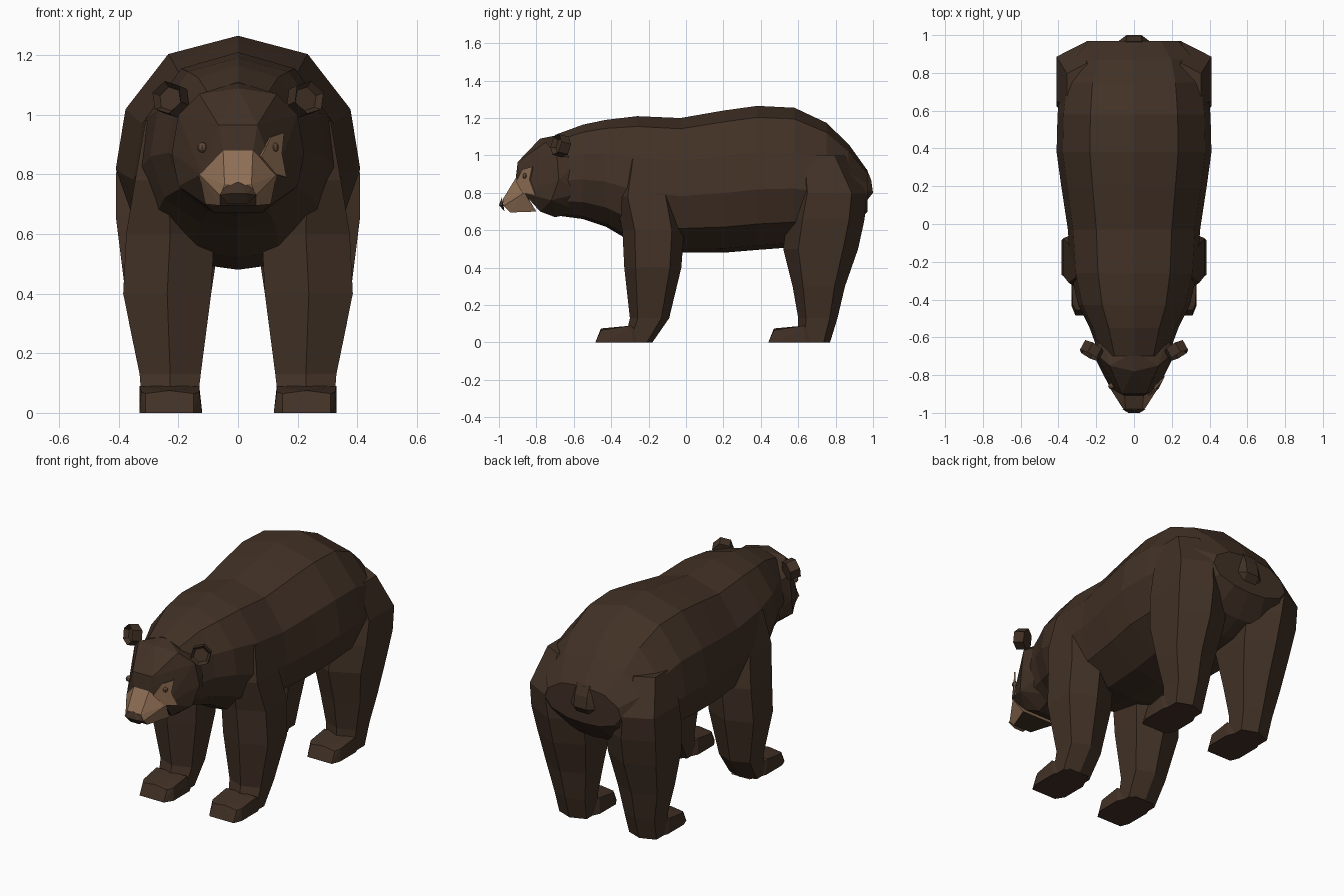
import bpy, bmesh
from mathutils import Vector

if "Cube" in bpy.data.objects:
    bpy.data.objects.remove(bpy.data.objects["Cube"])


def material(name, rgb):
    m = bpy.data.materials.new(name)
    m.use_nodes = True
    m.diffuse_color = (*rgb, 1)
    m.node_tree.nodes["Principled BSDF"].inputs["Base Color"].default_value = (*rgb, 1)
    return m


FUR = material("dark brown fur", (0.054, 0.031, 0.019))
TAN = material("tan muzzle", (0.27, 0.155, 0.088))
EYE = material("eye brown", (0.12, 0.07, 0.042))


def finish(name, bm, mats):
    bmesh.ops.recalc_face_normals(bm, faces=bm.faces)
    mesh = bpy.data.meshes.new(name)
    bm.to_mesh(mesh)
    bm.free()
    for m in mats:
        mesh.materials.append(m)
    obj = bpy.data.objects.new(name, mesh)
    bpy.context.collection.objects.link(obj)
    return obj


def loft(name, rings, mat=FUR):
    """Skin a list of equal-length point rings and cap both ends."""
    bm = bmesh.new()
    loops = [[bm.verts.new(p) for p in ring] for ring in rings]
    n = len(loops[0])
    for a, b in zip(loops, loops[1:]):
        for i in range(n):
            j = (i + 1) % n
            bm.faces.new((a[i], a[j], b[j], b[i]))
    bm.faces.new(loops[0])
    bm.faces.new(loops[-1])
    return finish(name, bm, [mat])


def hull(name, points, mats=(FUR,), mirror=True, rule=None):
    """Faceted convex part; points are mirrored across x when asked."""
    pts = {tuple(p) for p in points}
    if mirror:
        pts |= {(-x, y, z) for x, y, z in pts}
    bm = bmesh.new()
    for p in sorted(pts):
        bm.verts.new(p)
    res = bmesh.ops.convex_hull(bm, input=bm.verts)
    junk = {g for g in res["geom_interior"] if isinstance(g, bmesh.types.BMVert)}
    bmesh.ops.delete(bm, geom=list(junk), context='VERTS')
    bmesh.ops.dissolve_limit(bm, angle_limit=0.03, verts=bm.verts, edges=bm.edges)
    bmesh.ops.recalc_face_normals(bm, faces=bm.faces)
    if rule:
        for f in bm.faces:
            f.material_index = rule(f)
    return finish(name, bm, mats)


# Body: (y, top, bottom, half width) stations from rump to neck
stations = [
    (0.97, 0.92, 0.70, 0.25), (0.87, 1.06, 0.58, 0.345), (0.75, 1.175, 0.53, 0.385),
    (0.58, 1.255, 0.51, 0.405), (0.38, 1.265, 0.495, 0.41), (0.2, 1.24, 0.48, 0.385),
    (-0.03, 1.2, 0.48, 0.35), (-0.26, 1.21, 0.52, 0.335), (-0.43, 1.19, 0.62, 0.295),
    (-0.55, 1.165, 0.66, 0.235), (-0.7, 1.11, 0.68, 0.18),
]
# Half outline: (share of half width, share of depth)
outline = [(0.57, 0.08), (0.92, 0.32), (1, 0.58), (0.84, 0.82), (0.42, 0.97)]


def body_ring(y, top, bottom, w):
    side = [(w * u, y, top - v * (top - bottom)) for u, v in outline]
    other = [(-x, yy, z) for x, yy, z in reversed(side)]
    return [(0, y, top)] + side + [(0, y, bottom)] + other


loft("body", [body_ring(*s) for s in stations])

# Tail
hull("tail", [(0.075, 0.95, 0.89), (0.04, 0.965, 0.93), (0.08, 0.97, 0.8),
              (0.04, 1.0, 0.8), (0.04, 0.99, 0.87), (0.04, 0.96, 0.75)])


# Legs: (z, front y, back y, inner x, outer x)
def leg_ring(s, z, f, b, xi, xo):
    d, m = 0.2 * (b - f), (xi + xo) / 2
    pts = [(m, f), (xo, f + d), (xo, b - d), (m, b), (xi, b - d), (xi, f + d)]
    return [(s * x, y, z) for x, y in pts]


front_leg = [(0.98, -0.33, -0.1, 0.15, 0.31), (0.78, -0.38, -0.04, 0.12, 0.345),
             (0.6, -0.34, -0.01, 0.08, 0.375), (0.4, -0.33, -0.025, 0.09, 0.385),
             (0.13, -0.3, -0.09, 0.125, 0.33), (0, -0.33, -0.18, 0.14, 0.32)]
rear_leg = [(1.0, 0.58, 0.85, 0.15, 0.355), (0.8, 0.57, 0.965, 0.1, 0.41),
            (0.66, 0.54, 0.955, 0.07, 0.41), (0.5, 0.52, 0.92, 0.075, 0.39),
            (0.3, 0.57, 0.85, 0.105, 0.365), (0.13, 0.6, 0.81, 0.13, 0.33),
            (0, 0.6, 0.77, 0.14, 0.32)]
for s, side in ((1, "left"), (-1, "right")):
    for end, rings, toe in (("front", front_leg, -0.485), ("rear", rear_leg, 0.44)):
        loft(f"{end}_leg_{side}", [leg_ring(s, *r) for r in rings])
        # Paw: wedge with bevelled toes
        paw = [(x, toe + dy, z) for dy, z, xs in (
            (0, 0, (0.15, 0.31)), (0.03, 0.065, (0.15, 0.31)), (0.05, 0, (0.12, 0.33)),
            (0.06, 0.07, (0.13, 0.325)), (0.19, 0.09, (0.13, 0.33)), (0.03, 0.075, (0.23,)),
            (0.2, 0, (0.12, 0.33)), (0.3, 0, (0.17, 0.29))) for x in xs]
        hull(f"{end}_paw_{side}", [(s * x, y, z) for x, y, z in paw], mirror=False)

# Head
hull("head", [(0, -0.68, 1.11), (0, -0.78, 1.09), (0.13, -0.75, 1.07), (0.065, -0.9, 0.965),
              (0.05, -0.91, 0.88), (0.2, -0.69, 1.0), (0.222, -0.68, 0.87), (0.2, -0.72, 0.76),
              (0.125, -0.87, 0.8), (0.11, -0.78, 0.7), (0.08, -0.7, 0.67),
              (0.18, -0.56, 0.98), (0.18, -0.56, 0.8), (0.1, -0.56, 0.7)])


# Muzzle: tan above and at the sides, dark underneath
hull("muzzle", [(0.05, -0.91, 0.88), (0.13, -0.865, 0.8), (0.045, -0.98, 0.765),
                (0.06, -0.975, 0.73), (0.06, -0.94, 0.695), (0.11, -0.8, 0.7)],
     (FUR, TAN), rule=lambda f: int(f.normal.z > -0.45))
hull("nose", [(0, -0.985, 0.775), (0.048, -0.98, 0.755), (0.062, -0.98, 0.73),
              (0.03, -1.0, 0.735), (0.03, -0.97, 0.7)])

# Cheek marking: thin plate running from the muzzle past the left eye
cheek = [Vector(p) for p in ((0.075, -0.906, 0.86), (0.108, -0.872, 0.925),
                             (0.152, -0.82, 0.94), (0.145, -0.835, 0.87),
                             (0.16, -0.805, 0.79), (0.125, -0.873, 0.8))]
across = Vector((0.7, -0.7, 0.1)) * 0.004
loft("cheek_marking", [[p - across for p in cheek], [p + across for p in cheek]], TAN)

# Eyes and ears
for s, side in ((1, "left"), (-1, "right")):
    bpy.ops.mesh.primitive_uv_sphere_add(segments=8, ring_count=6, radius=0.017,
                                         location=(s * 0.12, -0.858, 0.89))
    eye = bpy.context.object
    eye.name = f"eye_{side}"
    eye.data.materials.append(EYE)
    # Ear: six-sided cup facing forward, hollow in front
    bpy.ops.mesh.primitive_cylinder_add(vertices=6, radius=0.058, depth=0.06,
                                        location=(s * 0.225, -0.67, 1.052),
                                        rotation=(1.35, 0.25 * s, 0.45 * s))
    ear = bpy.context.object
    ear.name = f"ear_{side}"
    ear.data.materials.append(FUR)
    bm = bmesh.new()
    bm.from_mesh(ear.data)
    bm.faces.ensure_lookup_table()
    cup = max(bm.faces, key=lambda f: f.normal.z)
    bmesh.ops.inset_region(bm, faces=[cup], thickness=0.016)
    bmesh.ops.translate(bm, verts=cup.verts, vec=(0, 0, -0.025))
    bm.to_mesh(ear.data)
    bm.free()
